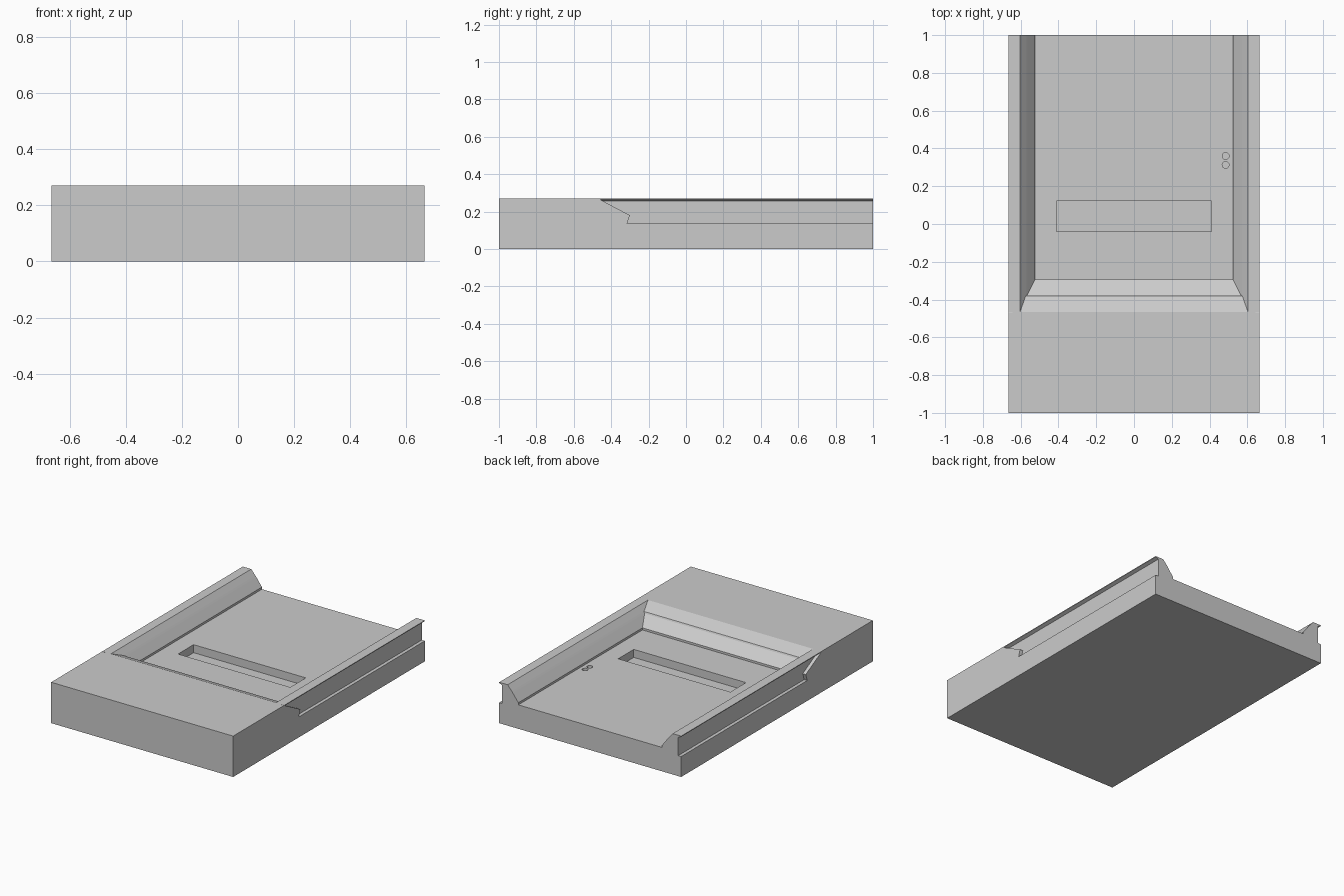
import bpy, bmesh, math

if "Cube" in bpy.data.objects:
    bpy.data.objects.remove(bpy.data.objects["Cube"])


def finish(name, bm):
    bmesh.ops.recalc_face_normals(bm, faces=bm.faces)
    me = bpy.data.meshes.new(name)
    bm.to_mesh(me)
    bm.free()
    ob = bpy.data.objects.new(name, me)
    bpy.context.collection.objects.link(ob)
    return ob


def loft(name, rings):
    """Closed solid through rings of points with equal counts."""
    bm = bmesh.new()
    vs = [[bm.verts.new(p) for p in r] for r in rings]
    n = len(rings[0])
    for a, b in zip(vs, vs[1:]):
        for i in range(n):
            j = (i + 1) % n
            bm.faces.new((a[i], a[j], b[j], b[i]))
    bm.faces.new(vs[0][::-1])
    bm.faces.new(vs[-1])
    return finish(name, bm)


def rect(x, y0, y1, z):
    return [(-x, y0, z), (x, y0, z), (x, y1, z), (-x, y1, z)]


def circle(x, y, r, z, n=16):
    return [(x + r * math.cos(2 * math.pi * i / n),
             y + r * math.sin(2 * math.pi * i / n), z) for i in range(n)]


W, H, FLOOR = 0.665, 0.27, 0.158

# Solid block
body = loft("tray_body", [rect(W, -1, 1, 0), rect(W, -1, 1, H)])

# Open-backed pocket with bevelled walls and a lower step at the foot
cutters = [loft("pocket_cutter", [
    rect(0.525, -0.295, 1.1, FLOOR),
    rect(0.525, -0.295, 1.1, 0.172),
    rect(0.565, -0.375, 1.1, 0.225),
    rect(0.573, -0.38, 1.1, 0.235),
    rect(0.603, -0.465, 1.1, H),
    rect(0.603, -0.465, 1.1, H + 0.05)])]

# Shallow slot in the floor
cutters.append(loft("slot_cutter", [rect(0.41, -0.04, 0.122, 0.105),
                                    rect(0.41, -0.04, 0.122, 0.2)]))

# Two small round holes
for y in (0.36, 0.313):
    cutters.append(loft("hole_cutter", [circle(0.485, y, 0.018, 0.13),
                                        circle(0.485, y, 0.018, 0.2)]))

# Outer side channels with the angled front end
side = [(-0.47, H), (-0.30, 0.18), (-0.315, 0.135),
        (1.1, 0.135), (1.1, 0.32), (-0.47, 0.32)]
for s in (-1, 1):
    cutters.append(loft("channel_cutter",
                        [[(s * x, y, z) for y, z in side] for x in (0.643, 0.72)]))

bpy.context.view_layer.objects.active = body
for c in cutters:
    c.hide_render = True
    m = body.modifiers.new("cut", 'BOOLEAN')
    m.operation = 'DIFFERENCE'
    m.solver = 'EXACT'
    m.object = c
    bpy.ops.object.modifier_apply(modifier=m.name)
for c in cutters:
    bpy.data.objects.remove(c)

# Thin overhanging lips along the top of each rail
lip = [(0.64, 0.255), (W, 0.265), (W, H), (0.64, H)]
for s, label in ((-1, "left"), (1, "right")):
    loft(label + "_rail_lip", [[(s * x, y, z) for x, z in lip] for y in (-0.468, 1)])
